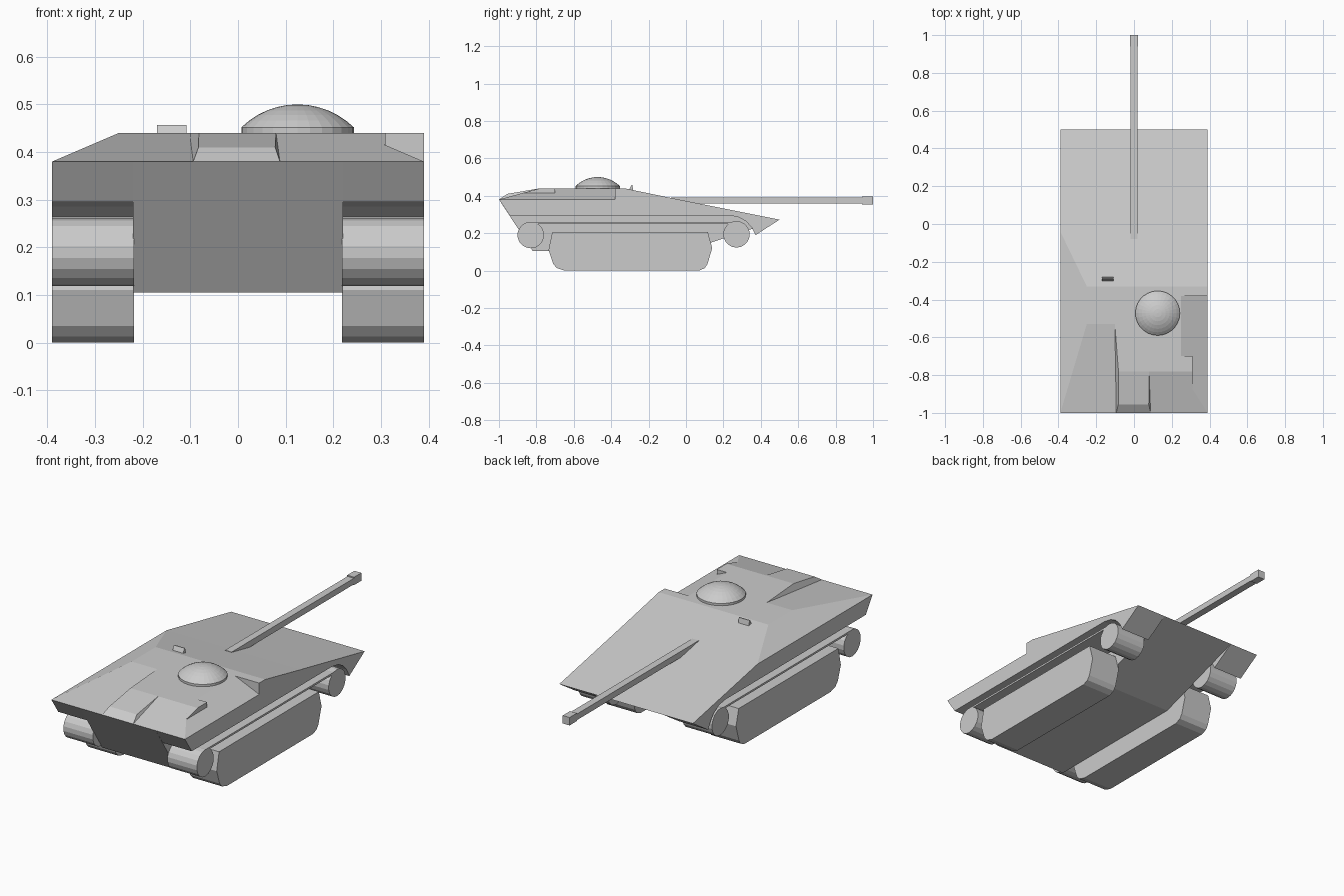
import bpy, bmesh, math
from mathutils import Vector

if "Cube" in bpy.data.objects:
    bpy.data.objects.remove(bpy.data.objects["Cube"])


def finish(name, bm):
    bmesh.ops.recalc_face_normals(bm, faces=bm.faces)
    me = bpy.data.meshes.new(name)
    bm.to_mesh(me)
    bm.free()
    ob = bpy.data.objects.new(name, me)
    bpy.context.collection.objects.link(ob)
    return ob


def prism(name, profile, x0, x1, cuts=()):
    """Extrude a (y, z) profile along x, then slice off the side each cut normal points to."""
    bm = bmesh.new()
    face = bm.faces.new([bm.verts.new((x0, y, z)) for y, z in profile])
    new = bmesh.ops.extrude_face_region(bm, geom=[face])["geom"]
    bmesh.ops.translate(bm, vec=(x1 - x0, 0, 0),
                        verts=[v for v in new if isinstance(v, bmesh.types.BMVert)])
    for co, no in cuts:
        geom = bm.verts[:] + bm.edges[:] + bm.faces[:]
        cut = bmesh.ops.bisect_plane(bm, geom=geom, dist=1e-5, plane_co=co,
                                     plane_no=no, clear_outer=True)["geom_cut"]
        edges = [e for e in cut if isinstance(e, bmesh.types.BMEdge)]
        bmesh.ops.holes_fill(bm, edges=edges)
    return finish(name, bm)


def circle(y, z, r, n):
    return [(y + r * math.cos(2 * math.pi * (i + .5) / n),
             z + r * math.sin(2 * math.pi * (i + .5) / n)) for i in range(n)]


def plane(a, b, c, side):
    """Cut plane through three points, normal facing the given x side."""
    a, b, c = Vector(a), Vector(b), Vector(c)
    n = (b - a).cross(c - a).normalized()
    return a, n if n.x * side > 0 else -n


# Central hull
prism("hull", [(-1, .38), (-.82, .105), (0, .105), (.5, .272), (-.04, .38)], -.22, .22)

# Fenders and running gear on both sides
fender = [(-1, .38), (-.943, .295), (.23, .295), (.28, .286), (.32, .264),
          (.35, .232), (.372, .19), (.5, .272), (-.04, .38)]
lower = [(-.715, .205), (-.735, .11), (-.71, .035), (-.69, .013), (-.65, 0),
         (.07, 0), (.1, .013), (.115, .035), (.14, .12), (.117, .205)]
for side, s in (("left", -1), ("right", 1)):
    a, b = s * .218, s * .39
    prism(side + "_fender", fender, a, b)
    prism(side + "_lower_track", lower, a, b)
    prism(side + "_upper_track", [(-.83, .25), (-.83, .26), (.27, .26), (.27, .25)], a, b)
    prism(side + "_rear_wheel", circle(-.83, .19, .071, 18), a, b)
    prism(side + "_front_wheel", circle(.27, .194, .071, 18), a, b)

# Upper deck: left, raised middle and right sections
cheek_l = plane((-.39, -1, .38), (-.39, 0, .38), (-.25, 0, .44), -1)
cheek_r = plane((.39, -1, .38), (.39, 0, .38), (.25, 0, .44), 1)
prism("left_deck", [(-1, .38), (-.53, .44), (-.33, .44), (-.04, .38)], -.39, -.07, [cheek_l])
prism("right_deck", [(-1, .38), (-.78, .44), (-.33, .44), (-.04, .38)], .07, .39, [cheek_r])
prism("middle_deck", [(-1, .38), (-.955, .41), (-.78, .44), (-.33, .44), (-.04, .38)],
      -.1, .09,
      [plane((-.1, -.55, .44), (-.083, -.955, .41), (-.094, -1, .38), -1),
       plane((.078, -.8, .44), (.078, -.955, .41), (.088, -1, .38), 1)])

# Raised blocks ahead of and behind the right side recess
prism("right_front_block", [(-.38, .38), (-.38, .44), (-.33, .44), (-.04, .38)], .24, .39)
prism("right_rear_block", [(-.867, .39), (-.867, .416), (-.78, .44), (-.7, .44), (-.7, .39)], .24, .31)

# Gun barrel and muzzle
prism("gun_barrel", [(-.08, .358), (-.08, .39), (.95, .39), (.95, .358)], -.019, .019)
prism("muzzle", [(.94, .354), (.94, .396), (1, .396), (1, .354)], -.02, .02)

# Periscope
prism("periscope", [(-.305, .43), (-.292, .457), (-.287, .457), (-.28, .42)], -.17, -.108)

# Domed cupola on a short rim
bm = bmesh.new()
R, r, h = .169, .118, .048
amax = math.asin(r / R)
section = [(r, .43), (r, .452)] + [
    (R * math.sin(amax * k / 6), .452 + h - R * (1 - math.cos(amax * k / 6)))
    for k in range(5, -1, -1)]
verts = [bm.verts.new((x, 0, z)) for x, z in section]
edges = [bm.edges.new(p) for p in zip(verts, verts[1:])]
bmesh.ops.spin(bm, geom=verts + edges, axis=(0, 0, 1), cent=(0, 0, 0),
               angle=2 * math.pi, steps=28, use_merge=True)
bmesh.ops.remove_doubles(bm, verts=bm.verts, dist=1e-5)
bmesh.ops.translate(bm, verts=bm.verts, vec=(.125, -.472, 0))
finish("cupola", bm)
